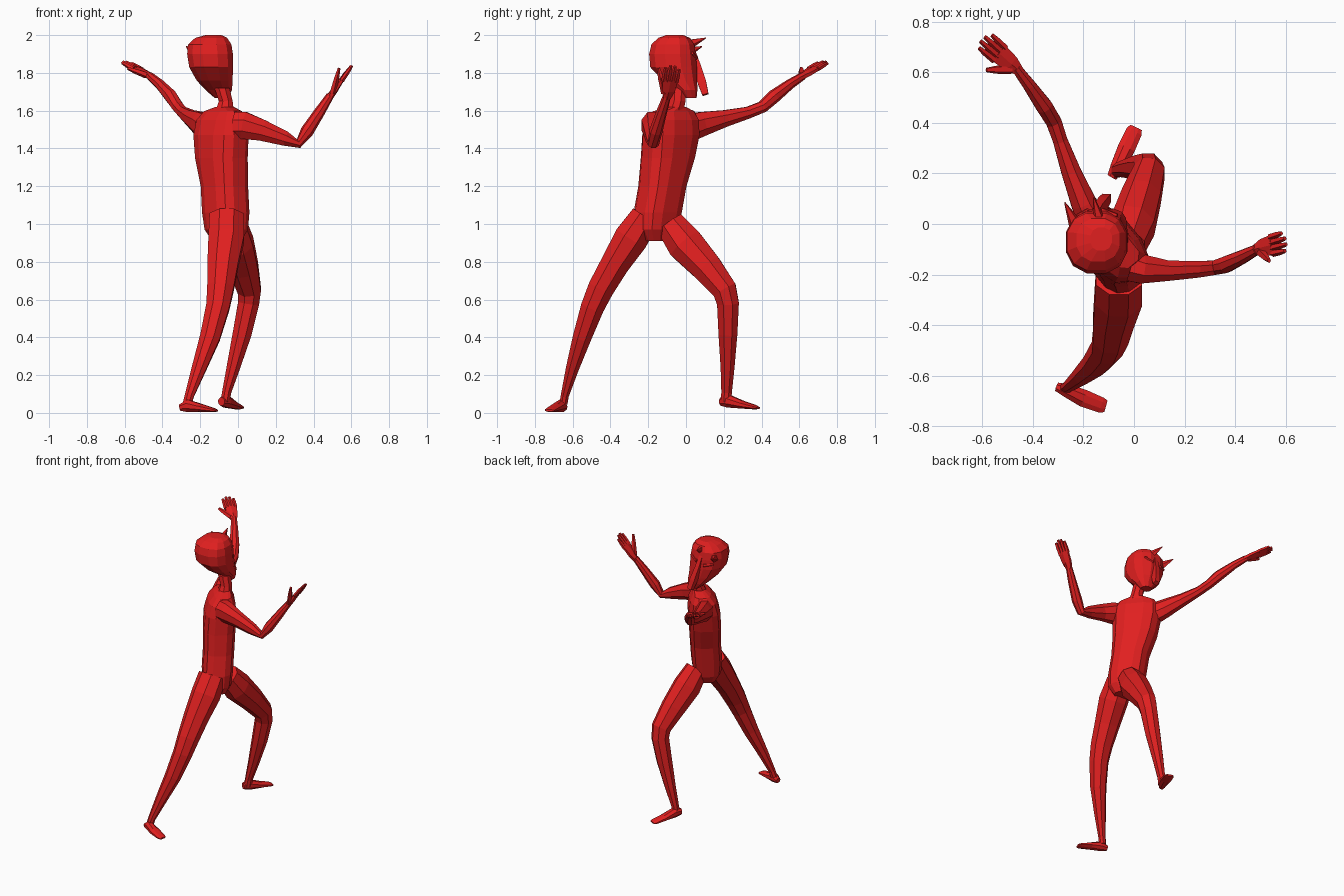
import bpy, bmesh, math
from mathutils import Vector as V

red = bpy.data.materials.new("red")
red.diffuse_color = (0.75, 0.014, 0.014, 1)


def loft(name, rings, ref=(1, 0, 0), sides=8, flat=False, power=1.0):
    """Skin elliptical rings (x, y, z, radius along ref, other radius).
    flat=True keeps all rings horizontal; power below 1 makes them squarer."""
    bm = bmesh.new()
    pts = [V(r[:3]) for r in rings]
    loops = []
    for i, r in enumerate(rings):
        t = V((0, 0, 1)) if flat else (pts[min(i + 1, len(pts) - 1)] - pts[max(i - 1, 0)]).normalized()
        u = V(ref) - t * V(ref).dot(t)
        u.normalize()
        w = t.cross(u)
        loop = []
        for k in range(sides):
            a = 2 * math.pi * (k + 0.5) / sides
            c, d = (math.copysign(abs(q) ** power, q) for q in (math.cos(a), math.sin(a)))
            s = 1.04 / math.cos(math.pi / sides) if sides < 6 else 1.04
            loop.append(bm.verts.new(pts[i] + (u * c * r[3] + w * d * r[4]) * s))
        loops.append(loop)
    for p, q in zip(loops, loops[1:]):
        for k in range(sides):
            n = (k + 1) % sides
            bm.faces.new((p[k], p[n], q[n], q[k]))
    bm.faces.new(loops[0][::-1])
    bm.faces.new(loops[-1])
    bmesh.ops.recalc_face_normals(bm, faces=bm.faces)
    me = bpy.data.meshes.new(name)
    bm.to_mesh(me)
    bm.free()
    me.materials.append(red)
    ob = bpy.data.objects.new(name, me)
    bpy.context.collection.objects.link(ob)
    return ob


def hand(name, wrist, direction, spread, thumb_tip):
    """Palm, four fingers fanned along spread, and a thumb."""
    o, d, s = V(wrist), V(direction).normalized(), V(spread)
    s = (s - d * s.dot(d)).normalized()
    loft(name + "_palm", [(*(o + d * l), a, b) for l, a, b in
         ((-0.01, .021, .018), (.04, .038, .017), (.11, .045, .012))], s, 6)
    for k, length in enumerate((.085, .10, .098, .08)):
        f = k - 1.5
        base = o + d * .10 + s * f * .022
        tip = base + d * length + s * f * .002
        loft(f"{name}_finger_{k + 1}", [(*base, .011, .010), (*base.lerp(tip, .6), .010, .009), (*tip, .007, .006)], s, 5)
    base, tip = o + d * .02 - s * .015, V(thumb_tip)
    loft(name + "_thumb", [(*base, .016, .014), (*base.lerp(tip, .6), .013, .011), (*tip, .007, .006)], s, 5)


# torso, turned so the chest faces back right
loft("torso", [
    (-.06, -.155, .91, .075, .06), (-.062, -.157, .97, .112, .09),
    (-.065, -.15, 1.06, .12, .10), (-.072, -.125, 1.20, .12, .10),
    (-.088, -.096, 1.35, .142, .104), (-.09, -.08, 1.47, .155, .104),
    (-.087, -.072, 1.55, .15, .088), (-.08, -.065, 1.597, .12, .06),
    (-.07, -.05, 1.62, .045, .04)], (.64, -.77, 0), 12, True, .7)
loft("neck", [(-.07, -.06, 1.60, .05, .05), (-.065, -.045, 1.65, .038, .044),
              (-.085, -.04, 1.72, .042, .045)], sides=8, flat=True)

# legs
loft("front_leg", [
    (-.03, -.085, 1.0, .075, .08), (-.005, -.005, .895, .09, .10), (.03, .11, .77, .08, .084),
    (.06, .205, .65, .064, .068), (.056, .222, .58, .058, .06), (.022, .222, .42, .052, .052),
    (-.025, .22, .24, .037, .038), (-.06, .215, .11, .025, .029), (-.068, .212, .06, .025, .029)])
loft("rear_leg", [
    (-.06, -.215, 1.04, .095, .08), (-.062, -.29, .925, .098, .094), (-.08, -.375, .79, .085, .079),
    (-.093, -.45, .66, .073, .072), (-.107, -.495, .56, .064, .064), (-.148, -.55, .40, .055, .051),
    (-.205, -.60, .24, .04, .036), (-.258, -.642, .09, .025, .022), (-.268, -.648, .05, .025, .022)])
# feet
up = (0, 0, 1)
loft("front_foot", [(-.088, .185, .06, .022, .02), (-.065, .225, .062, .035, .03),
                    (-.03, .30, .043, .021, .036), (.0, .365, .03, .012, .034), (.008, .382, .026, .006, .026)], up, 8)
loft("rear_foot", [(-.305, -.645, .028, .018, .018), (-.265, -.66, .037, .034, .028),
                   (-.20, -.69, .027, .022, .036), (-.13, -.717, .015, .011, .032), (-.112, -.722, .012, .006, .025)], up, 8)

# arms
loft("left_arm", [
    (-.175, .035, 1.515, .072, .06), (-.20, .085, 1.53, .066, .052), (-.25, .21, 1.56, .045, .04),
    (-.292, .33, 1.59, .032, .03), (-.318, .405, 1.62, .031, .032), (-.355, .465, 1.675, .035, .034),
    (-.415, .55, 1.74, .026, .026), (-.468, .62, 1.785, .02, .02)], up, 8)
loft("right_arm", [
    (-.01, -.165, 1.522, .075, .065), (.03, -.178, 1.522, .075, .06), (.13, -.185, 1.495, .058, .042),
    (.25, -.18, 1.452, .04, .034), (.32, -.173, 1.425, .024, .03), (.365, -.16, 1.49, .034, .034),
    (.43, -.13, 1.59, .028, .028), (.488, -.10, 1.68, .02, .021)], up, 8)
hand("left_hand", (-.462, .612, 1.78), (-.13, .115, .075), (.6, .7, 0), (-.585, .61, 1.825))
hand("right_hand", (.488, -.10, 1.675), (.125, .035, .18), (-.1, 1, 0), (.535, -.145, 1.825))

# head, tilted to one side, with the face toward the back
loft("head", [
    (-.088, .022, 1.668, .036, .034), (-.102, .005, 1.71, .07, .055), (-.124, -.032, 1.76, .094, .09),
    (-.142, -.066, 1.83, .115, .122), (-.148, -.072, 1.90, .12, .122),
    (-.15, -.070, 1.95, .114, .112), (-.142, -.063, 1.985, .084, .084), (-.13, -.06, 2.0, .042, .045)],
    sides=12, flat=True, power=.85)

# face details: two horns, long nose, slanted brows
for side, base, tip in (("left", (-.235, .005, 1.91), (-.274, .085, 1.94)),
                        ("right", (-.135, .01, 1.95), (-.16, .105, 1.985))):
    b, t = V(base), V(tip)
    loft(side + "_horn", [(*(b - (t - b) * .1), .026, .022), (*b.lerp(t, .4), .015, .013), (*t, .002, .002)], up, 5)
loft("nose", [(-.155, .035, 1.92, .012, .012), (-.14, .06, 1.83, .015, .02),
              (-.122, .084, 1.75, .018, .022), (-.108, .103, 1.685, .016, .016)], (1, 0, 0), 4)
for side, inner, outer in (("left", (-.18, .055, 1.86), (-.24, .024, 1.872)),
                           ("right", (-.125, .055, 1.88), (-.066, .034, 1.905))):
    loft(side + "_brow", [(*inner, .010, .008), (*outer, .006, .006)], (0, 0, 1), 5)
